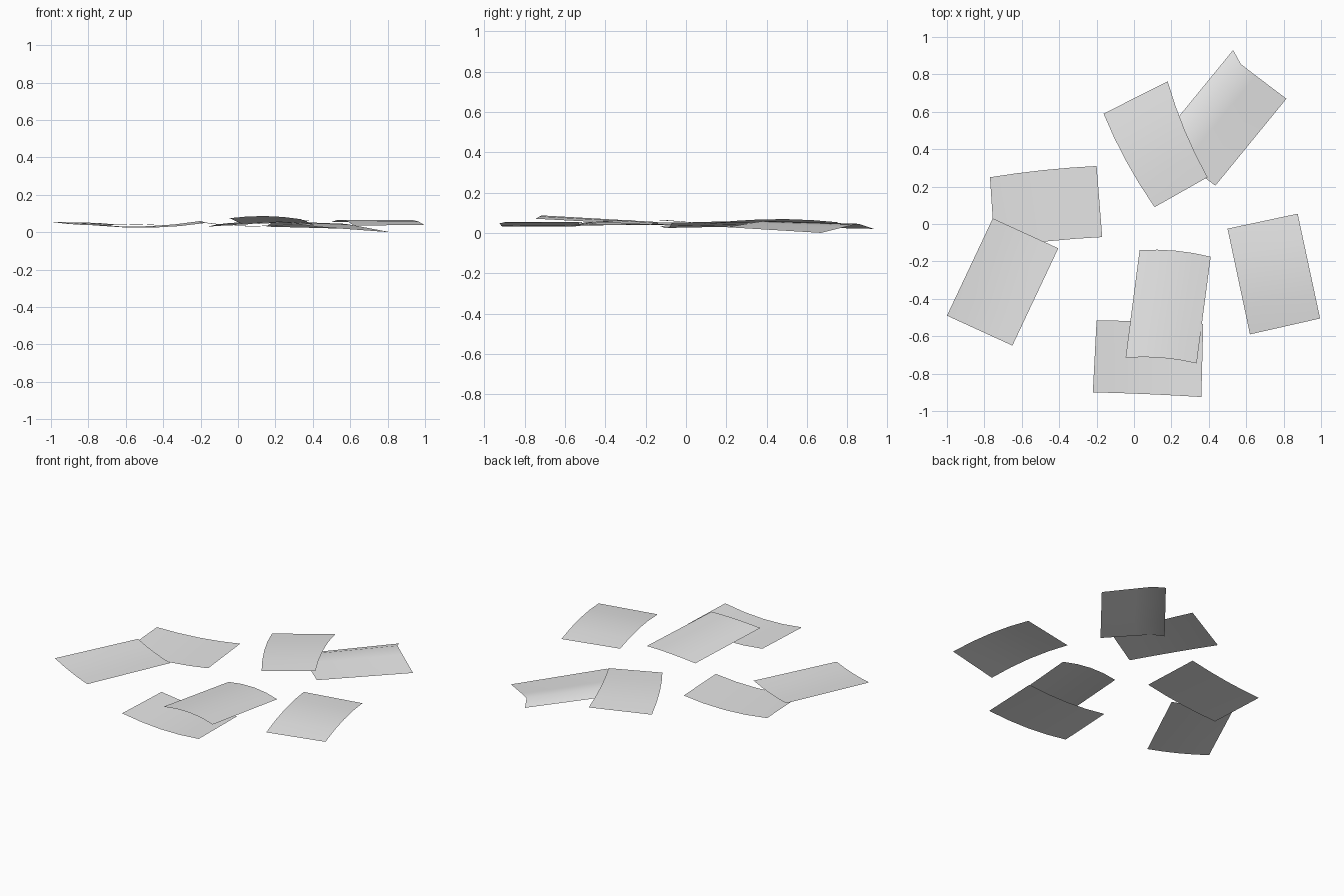
import bpy
import bmesh
from mathutils import Vector

# Remove the default cube
cube = bpy.data.objects.get("Cube")
if cube:
    bpy.data.objects.remove(cube, do_unlink=True)

# Plain paper colour
paper = bpy.data.materials.new("paper_white")
paper.use_nodes = True
paper.diffuse_color = (0.8, 0.8, 0.8, 1)
paper.node_tree.nodes["Principled BSDF"].inputs["Base Color"].default_value = paper.diffuse_color

# Bend profiles: a soft arch, and a crease close to the first edge
ARCH = (0, 0.75, 1, 0.75, 0)
CREASE = (0, 1, 0.7, 0.35, 0)


def sheet(name, corners, bow, profile=ARCH, rows=4):
    """Thin sheet through four corners, bent by bow along its first edge."""
    a, b, c, d = [Vector(corner) for corner in corners]
    bow = Vector(bow)
    bm = bmesh.new()
    grid = []
    for row in range(rows + 1):
        start, end = a.lerp(d, row / rows), b.lerp(c, row / rows)
        grid.append([
            bm.verts.new(start.lerp(end, i / (len(profile) - 1)) + bow * weight)
            for i, weight in enumerate(profile)
        ])
    for lower, upper in zip(grid, grid[1:]):
        for i in range(len(profile) - 1):
            face = bm.faces.new((lower[i], lower[i + 1], upper[i + 1], upper[i]))
            face.smooth = True
    # Make every sheet face upward
    bm.normal_update()
    for face in bm.faces:
        if face.normal.z < 0:
            face.normal_flip()
    mesh = bpy.data.meshes.new(name)
    bm.to_mesh(mesh)
    bm.free()
    mesh.materials.append(paper)
    obj = bpy.data.objects.new(name, mesh)
    bpy.context.collection.objects.link(obj)
    return obj


# Overlapping pair at the back
sheet("back_creased_sheet",
      [(.53, .93, .02), (.815, .67, 0), (.435, .205, .028), (.15, .465, .03)],
      bow=(-.03, -.01, .03), profile=CREASE)
sheet("back_upper_sheet",
      [(.18, .762, .052), (.393, .25, .06), (.11, .09, .045), (-.163, .59, .03)],
      bow=(-.015, -.005, .012))

# Overlapping pair on the -x side
sheet("side_lower_sheet",
      [(-.77, .25, .04), (-.2, .31, .06), (-.17, -.07, .05), (-.745, -.13, .035)],
      bow=(0, .008, -.018))
sheet("side_upper_sheet",
      [(-1, -.49, .055), (-.65, -.65, .038), (-.405, -.13, .045), (-.755, .03, .05)],
      bow=(0, 0, -.008))

# Overlapping pair at the front
sheet("front_lower_sheet",
      [(-.2, -.515, .055), (.37, -.535, .055), (.36, -.925, .05), (-.22, -.9, .055)],
      bow=(0, .003, -.022))
sheet("front_upper_sheet",
      [(.03, -.14, .04), (.41, -.175, .04), (.335, -.745, .07), (-.045, -.715, .075)],
      bow=(0, .015, .014))

# Single sheet on the +x side
sheet("single_sheet",
      [(.5, -.025, .055), (.62, -.59, .035), (.995, -.505, .04), (.875, .055, .05)],
      bow=(0, 0, .02))
